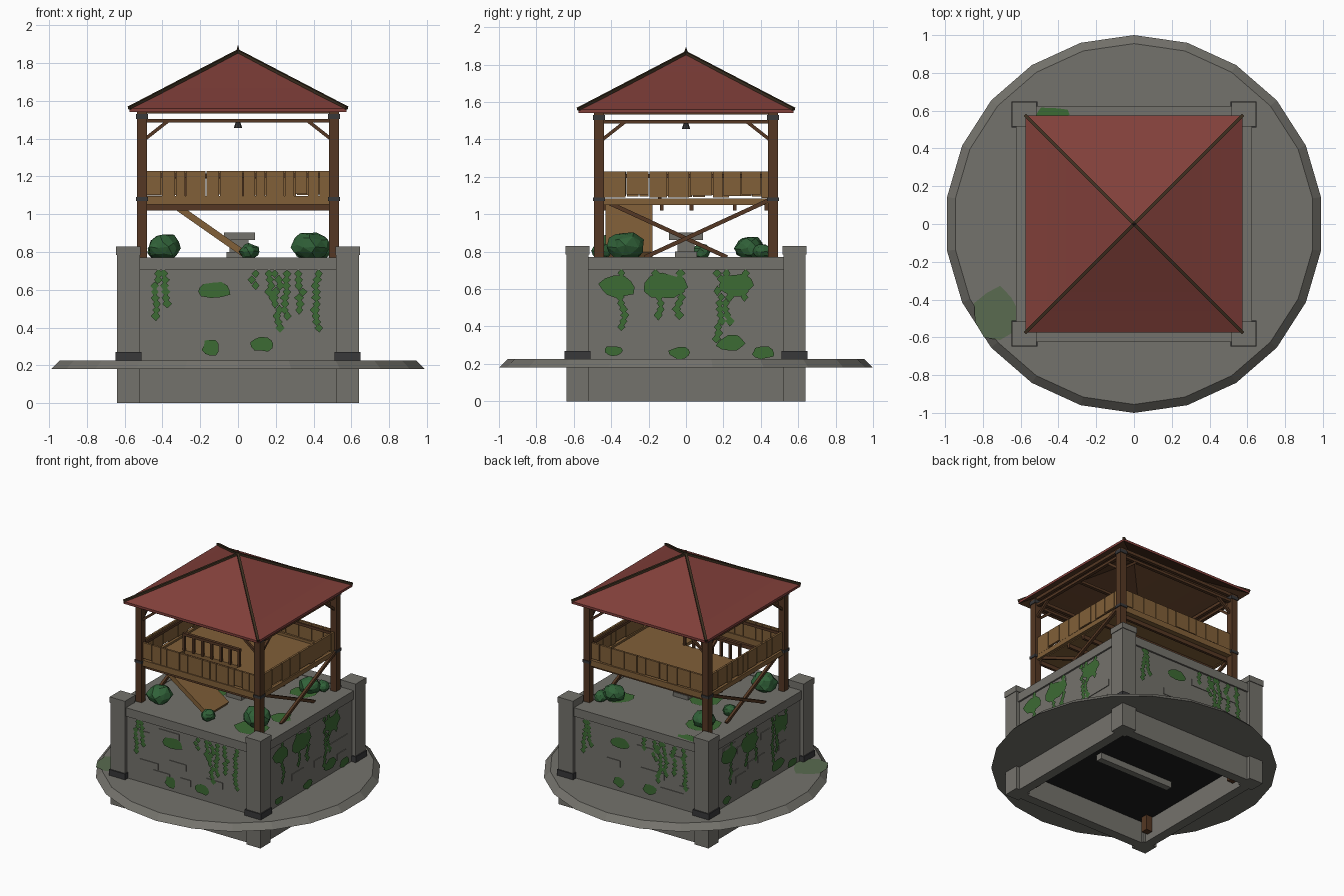
import bpy, bmesh, math, random
from mathutils import Matrix, Vector

random.seed(4)
if "Cube" in bpy.data.objects:
    bpy.data.objects.remove(bpy.data.objects["Cube"], do_unlink=True)


def material(name, rgb):
    m = bpy.data.materials.new(name)
    m.use_nodes = True
    m.diffuse_color = (*rgb, 1)
    m.node_tree.nodes["Principled BSDF"].inputs["Base Color"].default_value = (*rgb, 1)
    return m


STONE = material("grey stone", (.175, .17, .15))
IRON = material("dark iron", (.04, .04, .042))
ROOF = material("red roof", (.22, .05, .042))
PLANK = material("tan planks", (.22, .115, .04))
BEAM = material("brown beams", (.09, .039, .017))
RIDGE = material("dark ridge wood", (.045, .028, .014))
VINE = material("vine green", (.046, .145, .034))
BUSH = material("bush green", (.03, .12, .04))
MOSS = material("pale moss", (.1, .145, .08))
VOID = material("hollow black", (.012, .012, .012))


def finish(name, bm, *mats):
    me = bpy.data.meshes.new(name)
    bm.to_mesh(me)
    bm.free()
    for m in mats:
        me.materials.append(m)
    ob = bpy.data.objects.new(name, me)
    bpy.context.scene.collection.objects.link(ob)
    return ob


def box(bm, x0, x1, y0, y1, z0, z1):
    c = Vector((x0 + x1, y0 + y1, z0 + z1)) / 2
    s = Matrix.Diagonal((x1 - x0, y1 - y0, z1 - z0, 1))
    bmesh.ops.create_cube(bm, size=1, matrix=Matrix.Translation(c) @ s)


def block(bm, x, y, half, z0, z1):
    box(bm, x - half, x + half, y - half, y + half, z0, z1)


def strut(bm, a, b, w, h):
    # bar from a to b, with its width kept level
    a, b = Vector(a), Vector(b)
    d = (b - a).normalized()
    side = d.cross(Vector((0, 0, 1))).normalized()
    rot = Matrix((d, side, d.cross(side))).transposed().to_4x4()
    size = Matrix.Diagonal(((b - a).length, w, h, 1))
    bmesh.ops.create_cube(bm, size=1, matrix=Matrix.Translation((a + b) / 2) @ rot @ size)


def turn(k):
    return Matrix.Rotation(k * math.pi / 2, 4, "Z")


CORNERS = [(sx, sy) for sx in (-1, 1) for sy in (-1, 1)]

# round stone ledge
bm = bmesh.new()
bmesh.ops.create_cone(bm, cap_ends=True, segments=22, radius1=1, radius2=.955, depth=.045,
                      matrix=Matrix.Translation((0, 0, .2025)))
finish("round_ledge", bm, STONE)

# corner pillars with caps, and iron feet
pillars, feet = bmesh.new(), bmesh.new()
for sx, sy in CORNERS:
    block(pillars, sx * .58, sy * .58, .06, 0, .79)
    block(pillars, sx * .58, sy * .58, .065, .785, .83)
    block(feet, sx * .58, sy * .58, .069, .225, .27)
finish("corner_pillars", pillars, STONE)
finish("pillar_feet", feet, IRON)

# walls, coping and a few raised stones
walls, coping, stones = bmesh.new(), bmesh.new(), bmesh.new()
for k in range(4):
    for bm, args in ((walls, (-.56, .56, -.612, -.54, 0, .71)),
                     (coping, (-.56, .56, -.625, -.53, .705, .772))):
        part = bmesh.new()
        box(part, *args)
        if bm is walls:
            for i in range(9):
                u, z = random.uniform(-.42, .42), .3 + .055 * random.randrange(7)
                w = random.uniform(.04, .08)
                box(stones, u - w, u + w, -.617, -.611, z, z + .05)
            bmesh.ops.transform(stones, matrix=turn(1), verts=stones.verts)
        bmesh.ops.transform(part, matrix=turn(k), verts=part.verts)
        me = bpy.data.meshes.new("side")
        part.to_mesh(me)
        part.free()
        bm.from_mesh(me)
        bpy.data.meshes.remove(me)
finish("walls", walls, STONE)
finish("wall_coping", coping, STONE)
finish("raised_stones", stones, STONE)

# terrace floor, hollow underside and its beam
bm = bmesh.new()
box(bm, -.54, .54, -.54, .54, .72, .768)
finish("terrace_floor", bm, STONE)
bm = bmesh.new()
box(bm, -.54, .54, -.54, .54, .168, .178)
finish("hollow_underside", bm, VOID)
bm = bmesh.new()
box(bm, -.32, .32, -.025, .025, .12, .17)
finish("underside_beam", bm, STONE)

# stone pedestal
bm = bmesh.new()
box(bm, -.06, .07, -.06, .06, .765, .8)
box(bm, -.045, .055, -.045, .045, .8, .865)
box(bm, -.075, .09, -.09, .09, .862, .903)
finish("pedestal", bm, STONE)

# timber posts, iron bands, knee braces and top plates
posts, bands, braces = bmesh.new(), bmesh.new(), bmesh.new()
PX, PY = .508, .465
for sx, sy in CORNERS:
    x, y = sx * PX, sy * PY
    block(posts, x, y, .026, .05, 1.545)
    block(bands, x, y, .031, 1.07, 1.09)
    block(bands, x, y, .031, 1.505, 1.53)
    strut(braces, (x, y, 1.385), (x - sx * .14, y, 1.495), .018, .018)
    strut(braces, (x, y, 1.385), (x, y - sy * .14, 1.495), .018, .018)
for s in (-1, 1):
    for z, h in ((1.495, .01), (1.545, .012)):
        box(braces, -PX, PX, s * PY - .012, s * PY + .012, z - h, z + h)
        box(braces, s * PX - .012, s * PX + .012, -PY, PY, z - h, z + h)
    # crossed braces below the deck
    for t in (-1, 1):
        strut(braces, (s * (PX - t * .012), -t * PY, 1.085), (s * (PX - t * .012), t * .22, .77), .02, .022)
box(braces, -PX, PX, -.012, .012, 1.485, 1.505)
finish("posts", posts, BEAM)
finish("post_bands", bands, IRON)
finish("braces", braces, BEAM)

# small hanging bell
bm = bmesh.new()
bmesh.ops.create_cone(bm, cap_ends=True, segments=8, radius1=.022, radius2=.012, depth=.03,
                      matrix=Matrix.Translation((0, 0, 1.472)))
finish("bell", bm, IRON)

# deck with stair hatch, edge beams and joists
deck, edge = bmesh.new(), bmesh.new()
HX0, HX1, HY = -.36, .11, -.14
box(deck, -.49, HX0, -.45, .45, 1.05, 1.075)
box(deck, HX1, .49, -.45, .45, 1.05, 1.075)
box(deck, HX0, HX1, HY, .45, 1.05, 1.075)
for s in (-1, 1):
    box(deck, -.485, .485, s * PY - .015, s * PY + .015, 1.05, 1.095)
    box(deck, s * PX - .012, s * PX + .012, -.44, .44, 1.05, 1.085)
for y in (-.44, -.13, .03, .26, .43):
    box(edge, -.49, .49, y - .01, y + .01, 1.02, 1.05)
finish("deck", deck, PLANK)
finish("joists", edge, BEAM)

# railing of uneven planks with thin gaps
rail, caps = bmesh.new(), bmesh.new()
for s in (-1, 1):
    for half, along_x in ((.482, True), (.44, False)):
        u = -half
        while u < half - .01:
            v = min(u + random.uniform(.045, .12), half)
            lo, off = 1.1 + random.uniform(-.012, .006), (PY if along_x else PX) * s
            if along_x:
                box(rail, u, v, off - .008, off + .008, lo, 1.228)
            else:
                box(rail, off - .008, off + .008, u, v, lo, 1.228)
            u = v + .005
    box(caps, -.482, .482, s * .452 - .006, s * .452 + .006, 1.195, 1.215)
    box(caps, s * .495 - .006, s * .495 + .006, -.44, .44, 1.195, 1.215)
# hatch rail
for i in range(7):
    block(caps, HX0 + i * (HX1 - HX0) / 6, HY, .009, 1.07, 1.2)
box(caps, HX0 - .01, HX1 + .01, HY - .012, HY + .012, 1.19, 1.21)
finish("railing_planks", rail, PLANK)
finish("railing_bars", caps, BEAM)

# stair ramp
bm = bmesh.new()
strut(bm, (HX0, -.305, 1.065), (.04, -.305, .785), .25, .035)
finish("ramp", bm, PLANK)

# hipped roof: stacked square rings, dark on the underside
bm = bmesh.new()
PROFILE = [(.575, 1.56), (.46, 1.617), (.36, 1.668), (.18, 1.763), (.004, 1.857)]
loops = [[bm.verts.new((sx * r, sy * r, z - d)) for sx, sy in ((-1, -1), (1, -1), (1, 1), (-1, 1))]
         for d, prof in ((0, PROFILE[::-1]), (.018, PROFILE)) for r, z in prof]
for a, b in zip(loops, loops[1:]):
    for i in range(4):
        j = (i + 1) % 4
        bm.faces.new((a[i], b[i], b[j], a[j]))
bm.faces.new(loops[0])
bm.faces.new(loops[-1])
bmesh.ops.recalc_face_normals(bm, faces=bm.faces)
for f in bm.faces:
    f.material_index = int(f.normal.z < -.2)
finish("roof", bm, ROOF, BEAM)
bm = bmesh.new()
for sx, sy in CORNERS:
    strut(bm, (sx * .576, sy * .576, 1.562), (0, 0, 1.862), .018, .016)
bmesh.ops.create_cone(bm, cap_ends=True, segments=6, radius1=.016, radius2=.002, depth=.05,
                      matrix=Matrix.Translation((0, 0, 1.867)))
finish("roof_ridges", bm, RIDGE)

# bushes on the terrace
bm = bmesh.new()
for x, y, r in ((-.39, -.4, .088), (.06, -.45, .052), (.385, -.32, .1), (.37, .34, .078),
                (-.39, .34, .08), (-.43, .08, .05), (.44, .41, .05)):
    m = Matrix.Translation((x, y, .77 + r * .6)) @ Matrix.Rotation(x * 9, 4, "Z")
    new = bmesh.ops.create_icosphere(bm, subdivisions=2, radius=r, matrix=m @ Matrix.Diagonal((1, 1, .8, 1)))
    for v in new["verts"]:
        v.co += Vector([random.uniform(-.1, .1) * r for _ in range(3)])
finish("bushes", bm, BUSH)


def blob(bm, place, u, v, w, h, n=11):
    # ragged leaf patch laid out in the plane given by place
    pts = []
    for i in range(n):
        a, r = i * math.tau / n, random.uniform(.75, 1.1) / 2
        pts.append(bm.verts.new(place(u + w * r * math.cos(a), v + h * r * math.sin(a))))
    bm.faces.new(pts)


# vines on the walls: hanging strings of diamonds, and patches
VINES = (((-.41, .44, 2), (.08, .59, 1), (.17, .53, 1), (.23, .38, 2), (.33, .47, 1), (.42, .38, 1)),
         ((-.34, .38, 1), (-.15, .44, 1), (-.04, .43, 1), (.2, .33, 2), (.32, .55, 1)))
PATCHES = (((-.13, .6, .2, .09), (-.14, .295, .1, .09), (.13, .31, .13, .08)),
           ((-.37, .61, .2, .13), (-.11, .61, .23, .15), (.27, .62, .2, .13), (-.39, .27, .11, .06),
            (-.03, .26, .13, .07), (.24, .31, .17, .09), (.41, .26, .13, .07)))
bm = bmesh.new()
for k in range(4):
    def on_wall(u, v, k=k):
        return turn(k) @ Vector((u, -.621, v))
    for u, low, strands in VINES[k % 2]:
        for s in range(strands):
            z, c = .685, u + (s - (strands - 1) / 2) * .045
            while z > low + s * .07:
                blob(bm, on_wall, c + random.uniform(-.016, .016), z, .05, .055, 4)
                z -= .032
    for p in PATCHES[k % 2]:
        blob(bm, on_wall, *p)
finish("wall_vines", bm, VINE)

# leaf patches on the terrace, coping and ledge
bm = bmesh.new()
for x, y, w in ((.38, -.4, .26), (.46, -.14, .17), (-.17, -.02, .24), (-.38, .34, .26), (.36, .3, .2)):
    blob(bm, lambda u, v: (u, v, .775), x, y, w, w)
blob(bm, lambda u, v: (u, v, .776), -.43, .58, .18, .09)
finish("ground_leaves", bm, VINE)
bm = bmesh.new()
blob(bm, lambda u, v: (u, v, .229), -.73, -.47, .25, .3, 9)
finish("ledge_moss", bm, MOSS)
